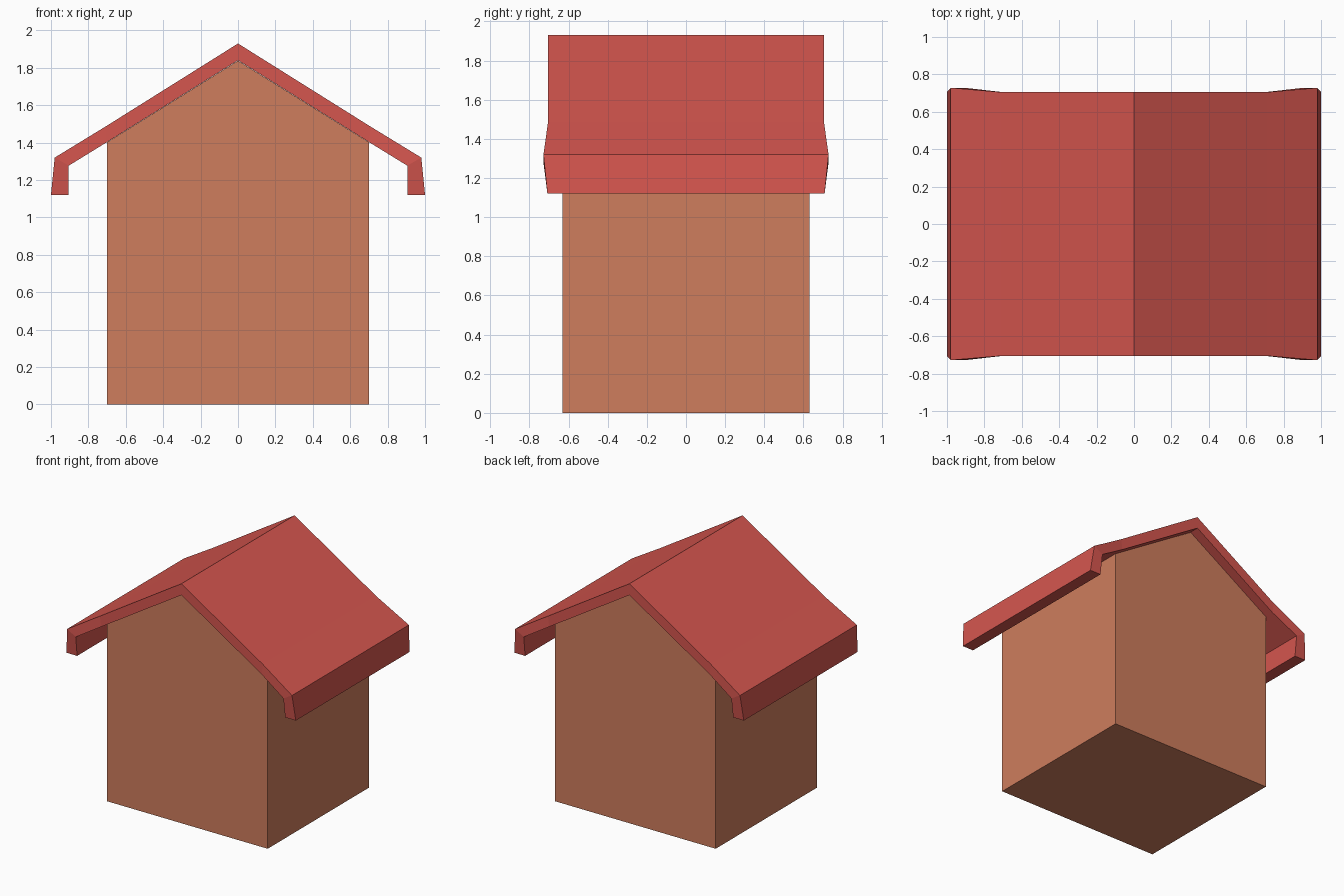
import bpy

if "Cube" in bpy.data.objects:
    bpy.data.objects.remove(bpy.data.objects["Cube"])


def material(name, color):
    m = bpy.data.materials.new(name)
    m.diffuse_color = (*color, 1)
    m.use_nodes = True
    m.node_tree.nodes["Principled BSDF"].inputs["Base Color"].default_value = m.diffuse_color
    return m


def prism(name, outline, mat):
    """Extrude an (x, z, half_depth) outline symmetrically along y."""
    n = len(outline)
    verts = [(x, s * d, z) for s in (-1, 1) for x, z, d in outline]
    sides = [(i, i + n, (i + 1) % n + n, (i + 1) % n) for i in range(n)]
    return finish(name, verts, sides + [tuple(range(n)), tuple(range(2 * n - 1, n - 1, -1))], mat)


def finish(name, verts, faces, mat):
    mesh = bpy.data.meshes.new(name)
    mesh.from_pydata(verts, [], faces)
    mesh.materials.append(mat)
    obj = bpy.data.objects.new(name, mesh)
    bpy.context.collection.objects.link(obj)
    return obj


wall_mat = material("terracotta_wall", (0.62, 0.205, 0.11))
roof_mat = material("red_roof", (0.66, 0.092, 0.077))

# House body with gabled ends
prism("house_body", [(-0.7, 0, 0.63), (0.7, 0, 0.63), (0.7, 1.402, 0.63),
                     (0, 1.838, 0.63), (-0.7, 1.402, 0.63)], wall_mat)

# Roof shell: outer and inner rows from eave to ridge, (x, z, half_depth)
outer = [(1.0, 1.12, 0.708), (0.98, 1.32, 0.728), (0.71, 1.485, 0.705), (0, 1.93, 0.705)]
inner = [(0.907, 1.12, 0.708), (0.905, 1.277, 0.728), (0.70, 1.403, 0.705), (0, 1.84, 0.705)]


def both_slopes(row):
    return row + [(-x, z, d) for x, z, d in reversed(row[:-1])]


out, inn = both_slopes(outer), both_slopes(inner)
n = len(out)
rows = [[(x, s * d, z) for x, z, d in r] for r in (out, inn) for s in (-1, 1)]
OF, OB, IF, IB = (k * n for k in range(4))  # outer/inner, front/back
faces = [(OF, IF, IB, OB), (OF + n - 1, OB + n - 1, IB + n - 1, IF + n - 1)]  # eave bottoms
for i in range(n - 1):
    j = i + 1
    faces += [(OF + i, OB + i, OB + j, OF + j),   # top
              (IF + i, IF + j, IB + j, IB + i),   # underside
              (OF + i, OF + j, IF + j, IF + i),   # front edge
              (OB + i, IB + i, IB + j, OB + j)]   # back edge
finish("roof", sum(rows, []), faces, roof_mat)

# Make all normals point outward
import bmesh
for obj in bpy.context.collection.objects:
    bm = bmesh.new()
    bm.from_mesh(obj.data)
    bmesh.ops.recalc_face_normals(bm, faces=bm.faces)
    bm.to_mesh(obj.data)
    bm.free()
